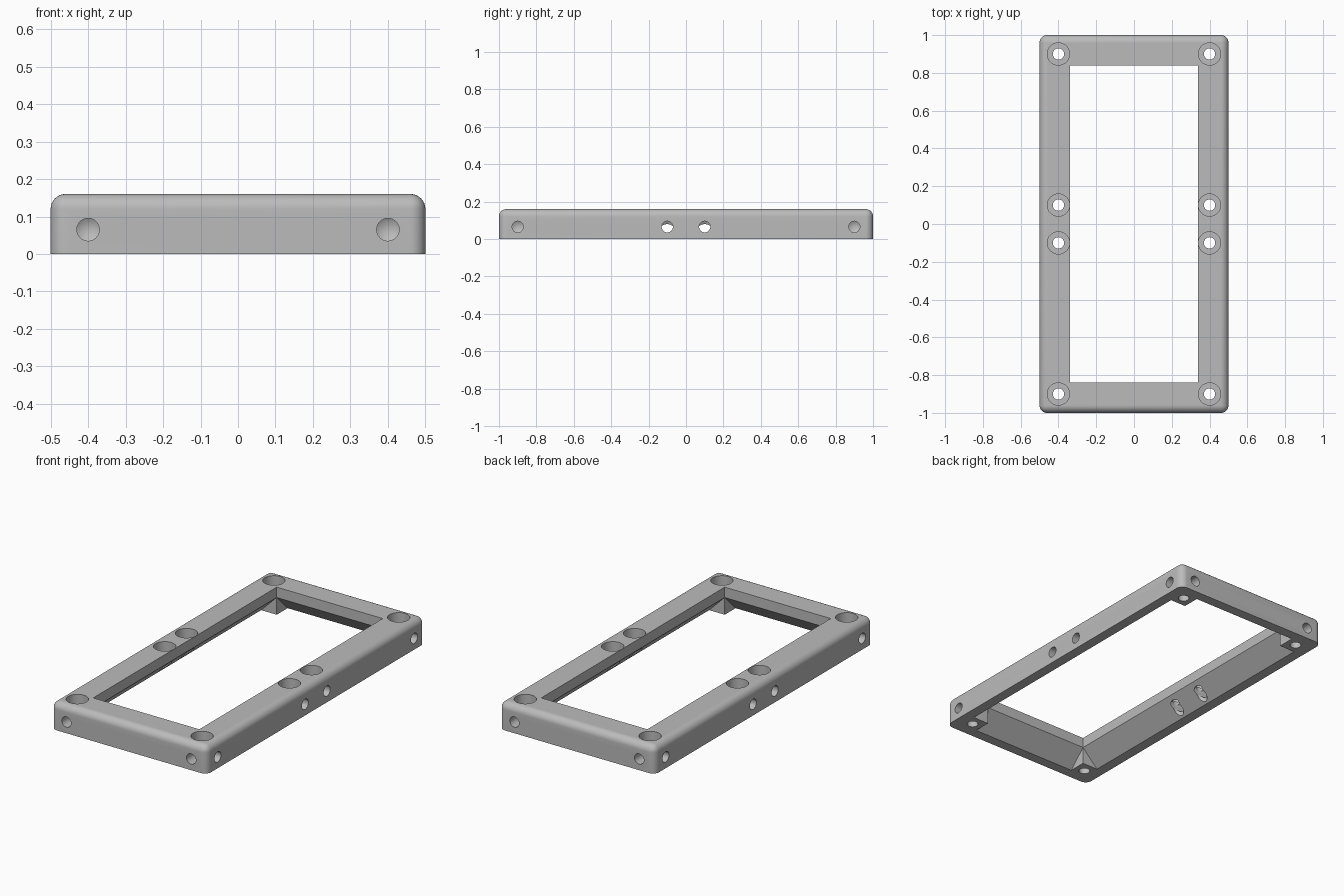
import bpy, bmesh
from math import pi
from mathutils import Matrix, Vector

if "Cube" in bpy.data.objects:
    bpy.data.objects.remove(bpy.data.objects["Cube"])

HX, HY, H = 0.5, 1.0, 0.16        # half width, half length, height
IX, IY = 0.34, 0.84               # half size of the opening
RIM, LEDGE = 0.1, 0.1             # slope run and its top height
HOLE_Z, HOLE_R, DEPTH = 0.065, 0.03, 0.13

grey = bpy.data.materials.new("plain grey")
grey.use_nodes = True
color = (0.5, 0.5, 0.5, 1)
grey.diffuse_color = color
grey.node_tree.nodes["Principled BSDF"].inputs["Base Color"].default_value = color


def make(name, bm):
    bmesh.ops.recalc_face_normals(bm, faces=bm.faces)
    mesh = bpy.data.meshes.new(name)
    bm.to_mesh(mesh)
    bm.free()
    mesh.materials.append(grey)
    obj = bpy.data.objects.new(name, mesh)
    bpy.context.collection.objects.link(obj)
    return obj


def prism(name, half_profile, half_length, across):
    """Mirrored profile (distance, z) extruded along y, or along x if across."""
    pts = half_profile + [(-d, z) for d, z in reversed(half_profile)]
    bm = bmesh.new()
    spot = lambda d, z: (-half_length, d, z) if across else (d, -half_length, z)
    face = bm.faces.new([bm.verts.new(spot(d, z)) for d, z in pts])
    ext = bmesh.ops.extrude_face_region(bm, geom=[face])["geom"]
    move = Vector((1, 0, 0) if across else (0, 1, 0)) * 2 * half_length
    bmesh.ops.translate(bm, vec=move, verts=[v for v in ext if isinstance(v, bmesh.types.BMVert)])
    return make(name, bm)


def rod(bm, place, r1, r2, z0, z1):
    """Cone or cylinder along the local z of place."""
    bmesh.ops.create_cone(bm, cap_ends=True, segments=32, radius1=r1, radius2=r2, depth=z1 - z0,
                          matrix=place @ Matrix.Translation((0, 0, (z0 + z1) / 2)))


def drill(bm, place):
    """Blind hole with a pointed end, entering along local z."""
    rings = []
    for r, z in ((HOLE_R, -0.05), (HOLE_R, DEPTH)):
        ring = bmesh.ops.create_circle(bm, segments=32, radius=r,
                                       matrix=place @ Matrix.Translation((0, 0, z)))["verts"]
        rings.append(ring)
    tip = bm.verts.new(place @ Vector((0, 0, DEPTH + 0.018)))
    bm.faces.new(rings[0])
    for i in range(32):
        j = (i + 1) % 32
        bm.faces.new((rings[0][i], rings[0][j], rings[1][j], rings[1][i]))
        bm.faces.new((rings[1][i], rings[1][j], tip))


# Outer block with rounded upright and top edges
bm = bmesh.new()
bmesh.ops.create_cube(bm, size=1, matrix=Matrix.Translation((0, 0, H / 2)) @
                      Matrix.Diagonal((2 * HX, 2 * HY, H, 1)))
edges = [e for e in bm.edges if max(v.co.z for v in e.verts) > 0.01]
bmesh.ops.bevel(bm, geom=edges, offset=0.04, segments=8, profile=0.5, affect='EDGES')
frame = make("frame", bm)

# Opening and sloped underside, leaving solid corner pads
cutters = [
    prism("opening_cutter", [(IX + 2 * RIM, -LEDGE), (IX, LEDGE), (IX, 0.3)], IY, False),
    prism("end_slope_cutter", [(IY + 2 * RIM, -LEDGE), (IY, LEDGE), (IY - 0.03, LEDGE + 0.03)], IX, True),
]

# Upright screw holes and their counterbores
for name, radius, low in (("screw_hole_cutter", HOLE_R, -0.1), ("counterbore_cutter", 0.059, 0.101)):
    bm = bmesh.new()
    for x in (-0.4, 0.4):
        for y in (-0.9, -0.1, 0.1, 0.9):
            rod(bm, Matrix.Translation((x, y, 0)), radius, radius, low, 0.3)
    cutters.append(make(name, bm))

# Sideways drilled holes in the long sides, then in the ends
bm = bmesh.new()
for s in (-1, 1):
    for y in (-0.9, -0.1, 0.1, 0.9):
        drill(bm, Matrix.Translation((s * HX, y, HOLE_Z)) @ Matrix.Rotation(-s * pi / 2, 4, 'Y'))
cutters.append(make("side_hole_cutter", bm))
bm = bmesh.new()
for s in (-1, 1):
    for x in (-0.4, 0.4):
        drill(bm, Matrix.Translation((x, s * HY, HOLE_Z)) @ Matrix.Rotation(s * pi / 2, 4, 'X'))
cutters.append(make("end_hole_cutter", bm))

# Cut everything and tidy up
bpy.context.view_layer.objects.active = frame
bpy.ops.object.select_all(action='DESELECT')
frame.select_set(True)
for cutter in cutters:
    cutter.hide_render = True
    mod = frame.modifiers.new(cutter.name, 'BOOLEAN')
    mod.operation, mod.solver, mod.object = 'DIFFERENCE', 'EXACT', cutter
    bpy.ops.object.modifier_apply(modifier=mod.name)
    bpy.data.objects.remove(cutter)
bpy.ops.object.shade_smooth_by_angle(angle=pi / 6)
